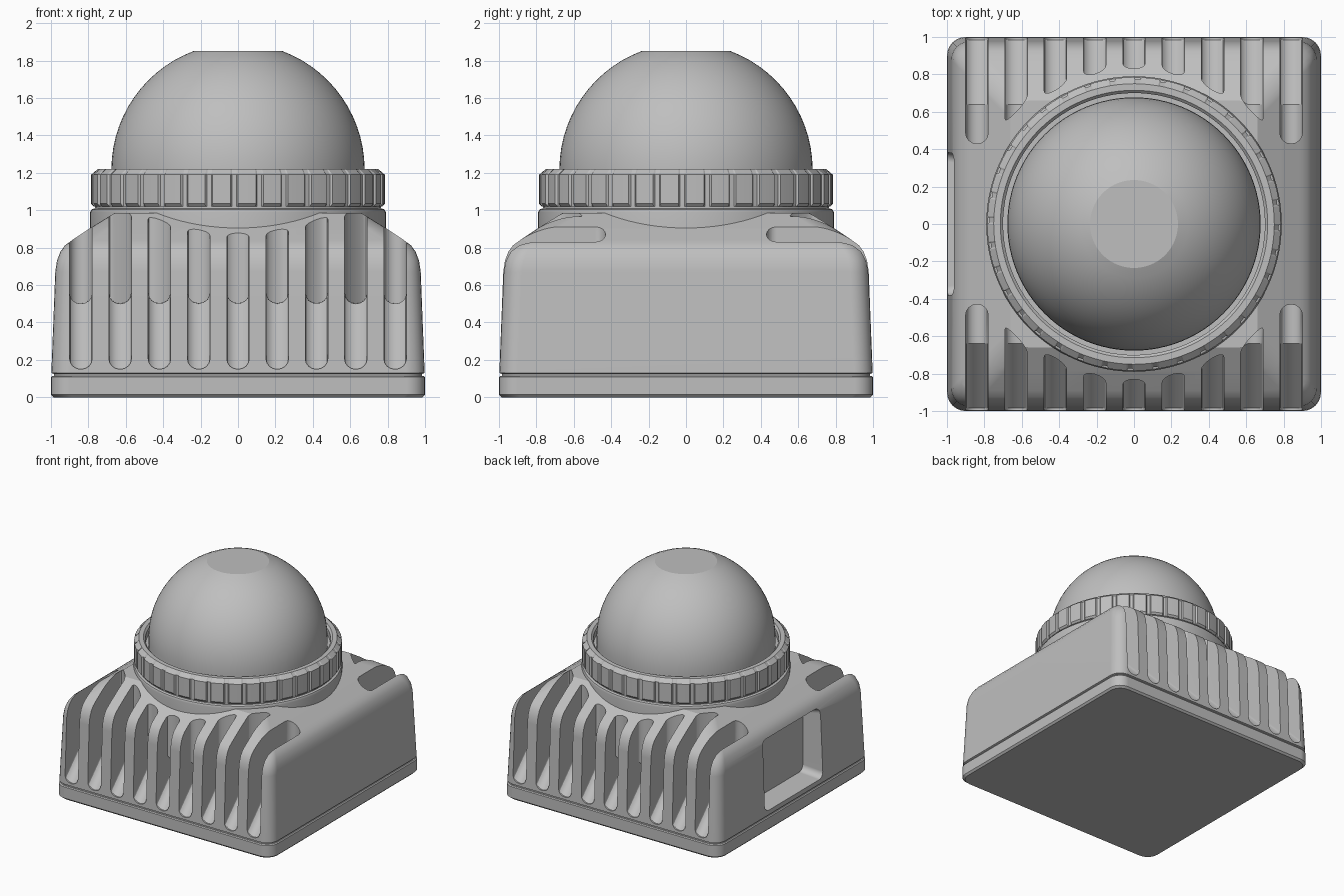
import bpy, bmesh, math
from mathutils import Vector

cube = bpy.data.objects.get("Cube")
if cube:
    bpy.data.objects.remove(cube)

grey = bpy.data.materials.new("plain grey")
grey.use_nodes = True
grey.diffuse_color = (0.52, 0.52, 0.52, 1)
grey.node_tree.nodes["Principled BSDF"].inputs["Base Color"].default_value = grey.diffuse_color


def loft(name, stacks, closed=False):
    """Skin one or more stacks of equal-length rings into one object."""
    bm = bmesh.new()
    for rings in stacks:
        rows = [[bm.verts.new(p) for p in ring] for ring in rings]
        n = len(rows[0])
        pairs = list(zip(rows, rows[1:]))
        if closed:
            pairs.append((rows[-1], rows[0]))
        else:
            bm.faces.new(rows[0][::-1])
            bm.faces.new(rows[-1])
        for a, b in pairs:
            for i in range(n):
                j = (i + 1) % n
                bm.faces.new((a[i], a[j], b[j], b[i]))
    bmesh.ops.recalc_face_normals(bm, faces=bm.faces)
    mesh = bpy.data.meshes.new(name)
    bm.to_mesh(mesh)
    bm.free()
    mesh.materials.append(grey)
    obj = bpy.data.objects.new(name, mesh)
    bpy.context.scene.collection.objects.link(obj)
    return obj


def activate(obj):
    bpy.ops.object.select_all(action='DESELECT')
    obj.select_set(True)
    bpy.context.view_layer.objects.active = obj


def smooth(obj, degrees=28):
    activate(obj)
    bpy.ops.object.shade_smooth_by_angle(angle=math.radians(degrees))
    mod = obj.modifiers.new("even_shading", 'WEIGHTED_NORMAL')
    mod.keep_sharp = True


def cut(obj, cutter):
    mod = obj.modifiers.new("cut", 'BOOLEAN')
    mod.operation = 'DIFFERENCE'
    mod.solver = 'EXACT'
    mod.object = cutter
    activate(obj)
    bpy.ops.object.modifier_apply(modifier=mod.name)
    bpy.data.objects.remove(cutter)


def rounded_rect(hx, hy, r, steps=6):
    pts = []
    for k, (sx, sy) in enumerate(((1, 1), (-1, 1), (-1, -1), (1, -1))):
        for s in range(steps + 1):
            a = math.pi / 2 * (k + s / steps)
            pts.append((sx * (hx - r) + r * math.cos(a), sy * (hy - r) + r * math.sin(a)))
    return pts


def square_stack(profile, r=0.1):
    return [[Vector((x, y, z)) for x, y in rounded_rect(h, h, r)] for h, z in profile]


def circle_stack(profile, n=96):
    return [[Vector((r * math.cos(i * math.tau / n), r * math.sin(i * math.tau / n), z))
             for i in range(n)] for r, z in profile]


# Base plate
smooth(loft("base_plate", [square_stack([(0.985, 0), (1.0, 0.015), (1.0, 0.108), (0.993, 0.115)])]))

# Housing: drafted box with rounded shoulders and a sloping roof
housing = loft("housing", [square_stack([
    (0.985, 0.1), (0.985, 0.125), (0.998, 0.13), (0.977, 0.67), (0.968, 0.73),
    (0.95, 0.778), (0.925, 0.812), (0.89, 0.838), (0.79, 0.905), (0.66, 0.985)])])

# Cooling slots on front and back: rising rounded floor, wall following the neck
slots = []
half = 0.06
for side in (-1, 1):
    for i in range(-4, 5):
        stations = []
        for s in range(9):
            dx = -half * math.cos(math.pi * s / 8)
            x = 0.21 * i + dx
            o = 0.055 * (1 - math.sqrt(max(0, 1 - (dx / half) ** 2)))
            if abs(i) == 4:
                end = 0.43 + o
            else:
                neck_r = 0.87 if abs(i) == 3 else 0.83
                end = math.sqrt(neck_r ** 2 - x * x) + o * 0.6
            outline = [(1.2, 0.15 + o), (0.985, 0.15 + o), (0.64, 0.5 + o),
                       (end, 0.501 + o), (end, 1.2), (1.2, 1.2)]
            stations.append([Vector((x, side * y, z)) for y, z in outline])
        slots.append(stations)
cut(housing, loft("slot_cutter", slots))

# Recessed window in the right side
window = [[Vector((x, y, 0.46 + z)) for y, z in rounded_rect(hy, hz, 0.05)]
          for x, hy, hz in ((-1.1, 0.40, 0.31), (-0.98, 0.38, 0.29), (-0.83, 0.355, 0.265))]
cut(housing, loft("window_cutter", [window]))
smooth(housing)

# Round neck with the seat for the dome
smooth(loft("neck", [circle_stack([
    (0.79, 0.88), (0.79, 0.99), (0.783, 1.005), (0.765, 1.01), (0.765, 1.03),
    (0.72, 1.03), (0.72, 1.15)])]))

# Clamping ring with shallow grip notches
section = [(0.70, 1.03), (0.70, 1.205), (0.715, 1.22), (0.75, 1.22),
           (0.785, 1.19), (0.785, 1.035), (0.772, 1.02), (0.72, 1.02)]
notches = 36
ring = []
for k in range(notches):
    for frac, depth in ((0, 0), (0.35, 0), (0.7, 0), (0.76, 0.012), (0.94, 0.012)):
        a = math.tau * (k + frac) / notches
        ring.append([Vector(((r - d) * math.cos(a), (r - d) * math.sin(a), z))
                     for r, z in section for d in [depth if r > 0.78 else 0]])
smooth(loft("grip_ring", [ring], closed=True))

# Dome with a flat top
R, centre, top = 0.677, 1.217, math.acos(0.235 / 0.677)
dome = [(R, 1.1)] + [(R * math.cos(top * k / 14), centre + R * math.sin(top * k / 14))
                     for k in range(15)]
smooth(loft("dome", [circle_stack(dome)]), 15)
